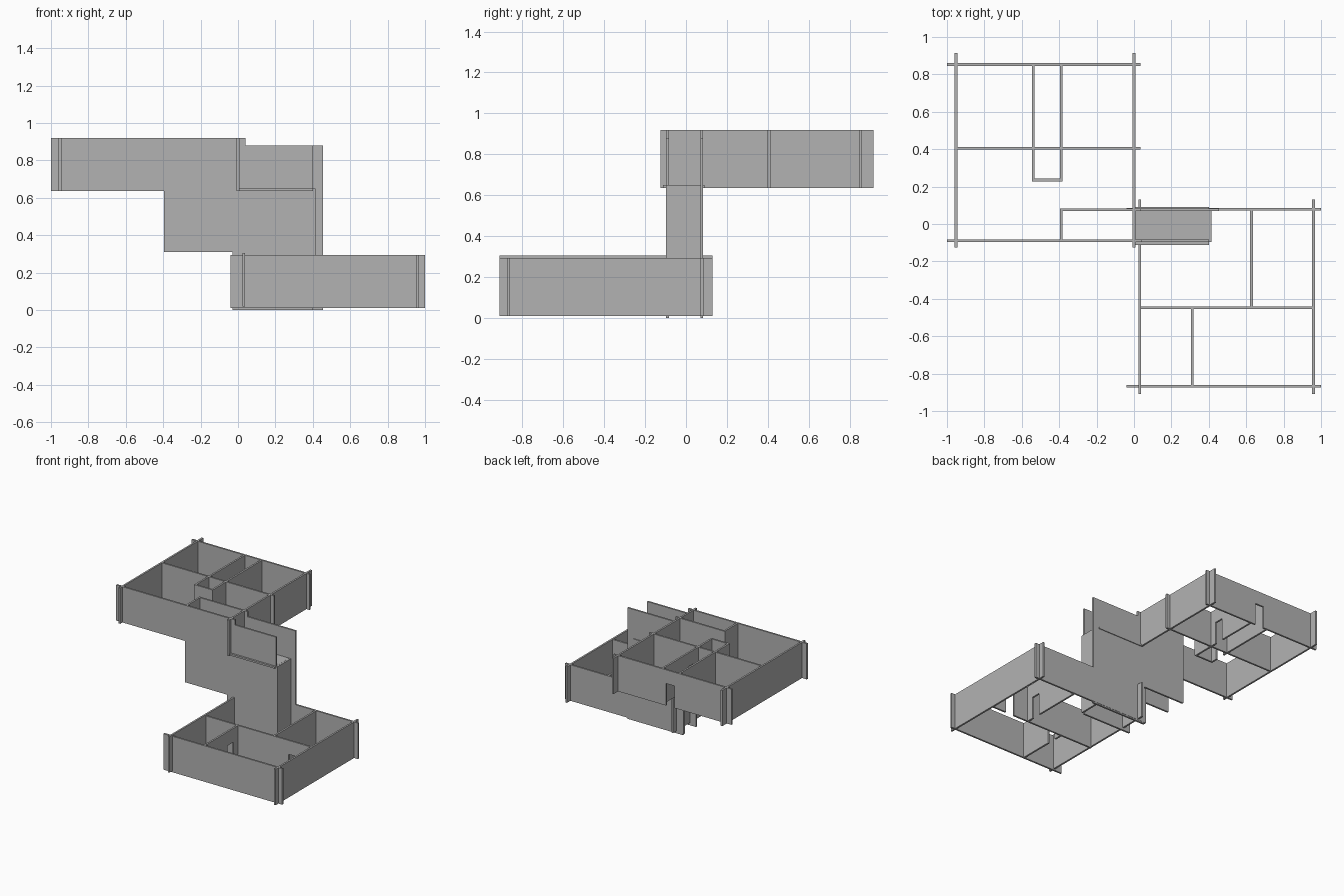
import bpy
import bmesh
from mathutils import Vector

cube = bpy.data.objects.get("Cube")
if cube:
    bpy.data.objects.remove(cube)

THICK = 0.014
DOOR_W, DOOR_H = 0.075, 0.175

grey = bpy.data.materials.new("board_grey")
grey.use_nodes = True
colour = (0.45, 0.45, 0.45, 1)
grey.diffuse_color = colour
grey.node_tree.nodes["Principled BSDF"].inputs["Base Color"].default_value = colour


def panel(name, axis, pos, outline, thick=THICK):
    """Flat board: the outline is extruded along the axis, centred on pos."""
    def place(u, v):
        low = pos - thick / 2
        return {"x": (low, u, v), "y": (u, low, v), "z": (u, v, low)}[axis]

    bm = bmesh.new()
    face = bm.faces.new([bm.verts.new(place(u, v)) for u, v in outline])
    new = bmesh.ops.extrude_face_region(bm, geom=[face])["geom"]
    shift = Vector([thick if a == axis else 0 for a in "xyz"])
    bmesh.ops.translate(bm, vec=shift,
                        verts=[g for g in new if isinstance(g, bmesh.types.BMVert)])
    bmesh.ops.recalc_face_normals(bm, faces=bm.faces)
    mesh = bpy.data.meshes.new(name)
    bm.to_mesh(mesh)
    bm.free()
    mesh.materials.append(grey)
    obj = bpy.data.objects.new(name, mesh)
    bpy.context.collection.objects.link(obj)


def wall(name, axis, pos, start, end, z0, z1, door=None):
    """Upright wall, with an optional doorway notched into its lower edge."""
    outline = [(start, z0)]
    if door is not None:
        a, b = door - DOOR_W / 2, door + DOOR_W / 2
        outline += [(a, z0), (a, z0 + DOOR_H), (b, z0 + DOOR_H), (b, z0)]
    outline += [(end, z0), (end, z1), (start, z1)]
    panel(name, axis, pos, outline)


# Lower storey
LOW = (0.01, 0.295)
wall("lower_front_wall", "y", -0.868, -0.04, 1.0, *LOW)
wall("lower_back_wall", "y", 0.079, -0.04, 1.0, *LOW)
wall("lower_inner_wall", "x", 0.03, -0.91, 0.13, 0.02, 0.305)
wall("lower_outer_wall", "x", 0.96, -0.91, 0.13, *LOW)
wall("lower_cross_partition", "y", -0.447, 0.03, 0.96, *LOW, door=0.8)
wall("lower_back_partition", "x", 0.628, -0.447, 0.079, *LOW, door=-0.35)
wall("lower_front_partition", "x", 0.312, -0.868, -0.447, *LOW, door=-0.55)

# Upper storey
UP = (0.637, 0.92)
wall("upper_back_wall", "y", 0.853, -1.0, 0.035, *UP, door=-0.465)
wall("upper_outer_wall", "x", -0.952, -0.125, 0.915, *UP)
wall("upper_inner_wall", "x", 0.0, -0.125, 0.915, *UP)
wall("upper_cross_partition", "y", 0.405, -0.952, 0.035, *UP)
wall("corridor_right_wall", "x", -0.538, 0.23, 0.853, *UP, door=0.33)
wall("corridor_left_wall", "x", -0.389, 0.23, 0.853, *UP, door=0.5)
wall("corridor_end_wall", "y", 0.235, -0.545, -0.382, *UP)
wall("stair_head_wall", "x", -0.389, -0.09, 0.08, *UP)

# Stepped stairwell boards joining the storeys
panel("stairwell_front_board", "y", -0.09, [
    (-1.0, 0.637), (-0.395, 0.637), (-0.395, 0.31), (-0.03, 0.31),
    (-0.03, 0), (0.4, 0), (0.4, 0.88), (0.04, 0.88), (0.04, 0.92), (-1.0, 0.92)])
panel("stairwell_back_board", "y", 0.077, [
    (-0.395, 0.31), (-0.03, 0.31), (-0.03, 0), (0.455, 0),
    (0.455, 0.88), (0.035, 0.88), (0.035, 0.92), (-0.395, 0.92)])
wall("stairwell_end_board", "x", 0.408, -0.097, 0.08, 0.01, 0.65)

# Landing slab, its edges showing through the boards
panel("landing", "z", 0.643, [(0, -0.112), (0.4, -0.112), (0.4, 0.09), (0, 0.09)])
